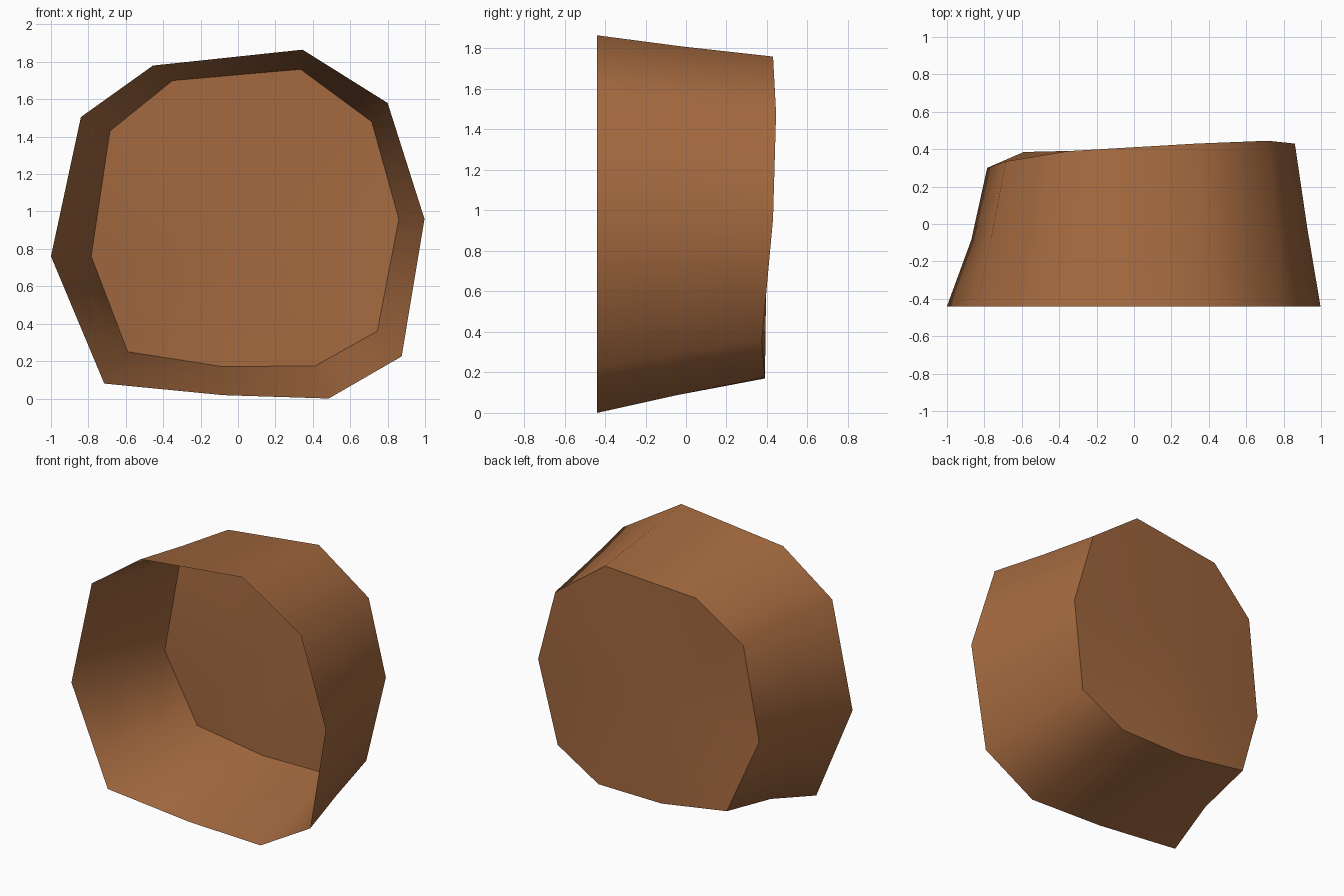
import bpy, bmesh
from mathutils import Vector

if "Cube" in bpy.data.objects:
    bpy.data.objects.remove(bpy.data.objects["Cube"])

# Rim profile (x, z) on the open front plane
RIM_Y = -0.44
rim_pts = [(0.345, 1.865), (0.80, 1.58), (0.997, 0.96), (0.875, 0.225), (0.485, 0.0),
           (-0.08, 0.018), (-0.715, 0.08), (-1.0, 0.76), (-0.84, 1.505), (-0.455, 1.78)]
# Back profile (x, y, z), slightly tilted
back_pts = [(0.335, 0.43, 1.76), (0.715, 0.445, 1.48), (0.86, 0.43, 0.96), (0.745, 0.375, 0.36),
            (0.415, 0.39, 0.175), (-0.08, 0.39, 0.17), (-0.59, 0.385, 0.25),
            (-0.785, 0.30, 0.76), (-0.685, 0.335, 1.43), (-0.35, 0.39, 1.70)]

rim = [Vector((x, RIM_Y, z)) for x, z in rim_pts]
back = [Vector(p) for p in back_pts]

# Middle ring: halfway along, pulled in a little, more so at the lower left
middle = []
for a, b in zip(rim, back):
    m = a.lerp(b, 0.48)
    s = 0.97 if m.x < -0.5 and m.z < 1 else 0.995
    middle.append(Vector((m.x * s, m.y, 0.95 + (m.z - 0.95) * s)))

bm = bmesh.new()
rings = [[bm.verts.new(p) for p in ring] for ring in (rim, middle, back)]
n = len(rim)

# Side wall, open at the front
for r0, r1 in zip(rings, rings[1:]):
    for i in range(n):
        j = (i + 1) % n
        bm.faces.new((r0[i], r0[j], r1[j], r1[i]))

# Closed back
centre = bm.verts.new((0.05, 0.40, 0.96))
for i in range(n):
    bm.faces.new((rings[2][i], rings[2][(i + 1) % n], centre))

bmesh.ops.recalc_face_normals(bm, faces=bm.faces)
bm.faces.ensure_lookup_table()
if bm.faces[-1].normal.y < 0:
    bmesh.ops.reverse_faces(bm, faces=bm.faces)

mesh = bpy.data.meshes.new("open_shell")
bm.to_mesh(mesh)
bm.free()
shell = bpy.data.objects.new("open_shell", mesh)
bpy.context.collection.objects.link(shell)

# Colour
mat = bpy.data.materials.new("warm_brown")
mat.diffuse_color = (0.376, 0.144, 0.051, 1)
mat.use_nodes = True
mat.node_tree.nodes["Principled BSDF"].inputs["Base Color"].default_value = mat.diffuse_color
mesh.materials.append(mat)

# Smooth wall, sharp edge around the back
bpy.context.view_layer.objects.active = shell
shell.select_set(True)
bpy.ops.object.shade_smooth_by_angle(angle=1.05)
